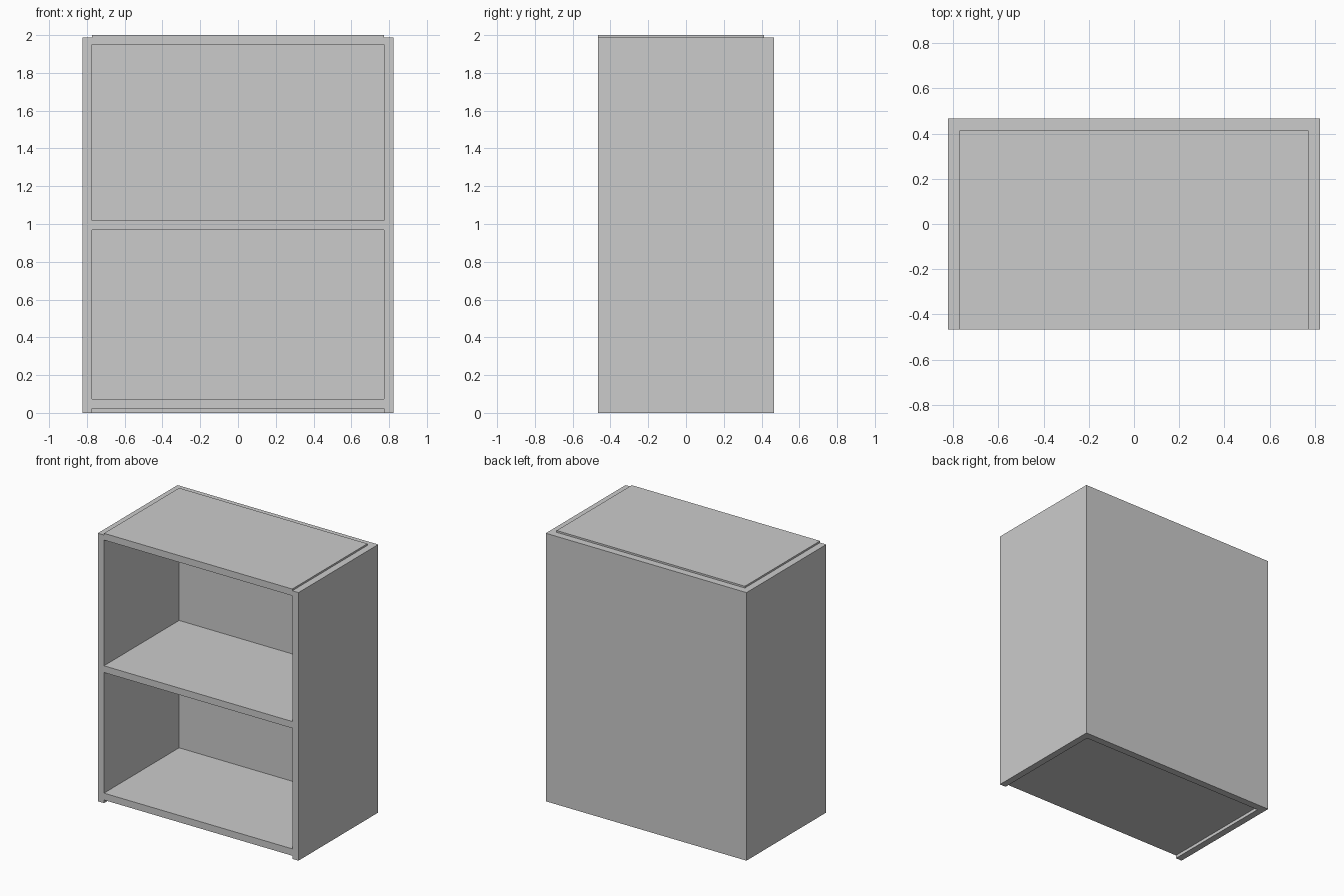
import bpy, bmesh

if "Cube" in bpy.data.objects:
    bpy.data.objects.remove(bpy.data.objects["Cube"])

W, D, H = 0.823, 0.467, 1.987      # outer half width, half depth, carcass height
IW, IB = 0.772, 0.413              # inner half width, inner face of the back


def extrude_profile(name, pts, z0, z1):
    """Extrude a plan outline vertically from z0 to z1."""
    bm = bmesh.new()
    face = bm.faces.new([bm.verts.new((x, y, z0)) for x, y in pts])
    ext = bmesh.ops.extrude_face_region(bm, geom=[face])
    verts = [g for g in ext["geom"] if isinstance(g, bmesh.types.BMVert)]
    bmesh.ops.translate(bm, vec=(0, 0, z1 - z0), verts=verts)
    bmesh.ops.recalc_face_normals(bm, faces=bm.faces)
    mesh = bpy.data.meshes.new(name)
    bm.to_mesh(mesh)
    bm.free()
    obj = bpy.data.objects.new(name, mesh)
    bpy.context.collection.objects.link(obj)
    return obj


# Sides and back as one U-shaped carcass
extrude_profile("sides_and_back",
                [(-W, -D), (-IW, -D), (-IW, IB), (IW, IB),
                 (IW, -D), (W, -D), (W, D), (-W, D)], 0, H)

# Horizontal boards fitted inside the carcass; the top one stands slightly proud
board = [(-IW, -D), (IW, -D), (IW, IB), (-IW, IB)]
for name, z0, z1 in (("bottom_board", 0.023, 0.074),
                     ("middle_shelf", 0.968, 1.018),
                     ("top_board", 1.95, 2.0)):
    extrude_profile(name, board, z0, z1)
